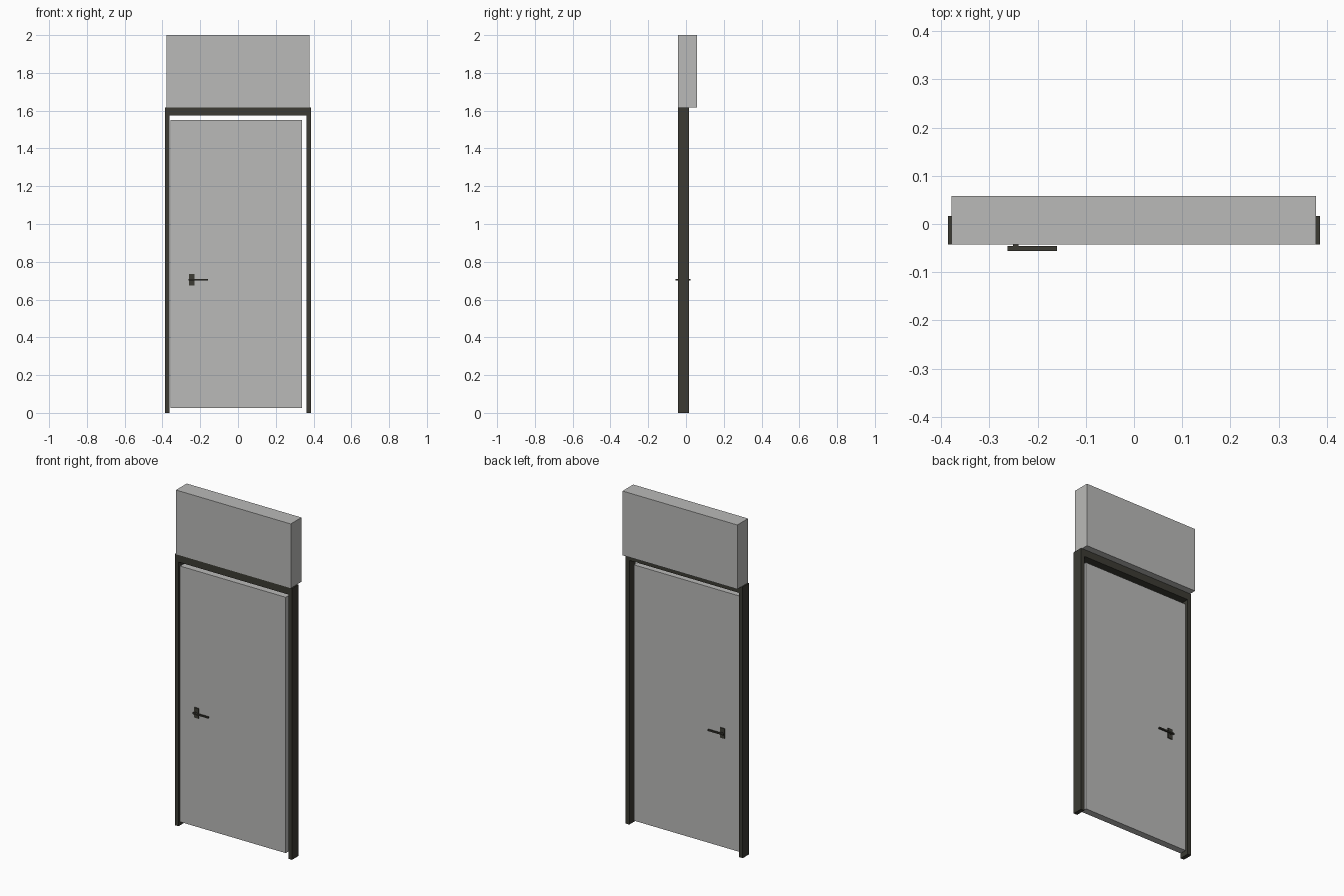
import bpy
import bmesh
from mathutils import Vector

if "Cube" in bpy.data.objects:
    bpy.data.objects.remove(bpy.data.objects["Cube"])


def material(name, rgb):
    m = bpy.data.materials.new(name)
    m.diffuse_color = (*rgb, 1.0)
    m.use_nodes = True
    m.node_tree.nodes["Principled BSDF"].inputs["Base Color"].default_value = m.diffuse_color
    return m


GREY = material("light grey", (0.49, 0.49, 0.48))
DARK = material("dark bronze", (0.045, 0.044, 0.034))


def finish(name, bm, mat):
    bmesh.ops.recalc_face_normals(bm, faces=bm.faces)
    me = bpy.data.meshes.new(name)
    bm.to_mesh(me)
    bm.free()
    me.materials.append(mat)
    ob = bpy.data.objects.new(name, me)
    bpy.context.collection.objects.link(ob)
    return ob


def box(name, x, y, z, mat):
    """Box given by its (min, max) range on each axis."""
    bm = bmesh.new()
    bmesh.ops.create_cube(bm, size=1.0)
    for v in bm.verts:
        v.co = Vector([r[0] if c < 0 else r[1] for c, r in zip(v.co, (x, y, z))])
    return finish(name, bm, mat)


# Door frame: one U-shaped outline extruded through the wall depth
W, IN_W, TOP, IN_TOP = 0.386, 0.362, 1.617, 1.575
FRONT, BACK = -0.043, 0.017
outline = [(-W, 0), (-W, TOP), (W, TOP), (W, 0),
           (IN_W, 0), (IN_W, IN_TOP), (-IN_W, IN_TOP), (-IN_W, 0)]
bm = bmesh.new()
face = bm.faces.new([bm.verts.new((x, FRONT, z)) for x, z in outline])
ext = bmesh.ops.extrude_face_region(bm, geom=[face], use_keep_orig=True)
for v in ext["geom"]:
    if isinstance(v, bmesh.types.BMVert):
        v.co.y = BACK
finish("door_frame", bm, DARK)

# Panel above the door, and the door leaf
box("overhead_panel", (-0.379, 0.378), (FRONT, 0.058), (TOP, 2.0), GREY)
DOOR_F, DOOR_B = -0.036, 0.005
box("door_leaf", (-0.357, 0.340), (DOOR_F, DOOR_B), (0.025, 1.550), GREY)

# Handle set on each face: back plate, spindle and lever
for side, y0, s in (("front", DOOR_F, -1), ("back", DOOR_B, 1)):
    def depth(a, b):
        return tuple(sorted((y0 + s * a, y0 + s * b)))
    box(side + "_handle_plate", (-0.260, -0.231), depth(0, 0.006),
        (0.675, 0.735), DARK)
    box(side + "_handle_spindle", (-0.251, -0.240), depth(0.006, 0.011),
        (0.700, 0.710), DARK)
    box(side + "_handle_lever", (-0.262, -0.160), depth(0.010, 0.020),
        (0.701, 0.709), DARK)
